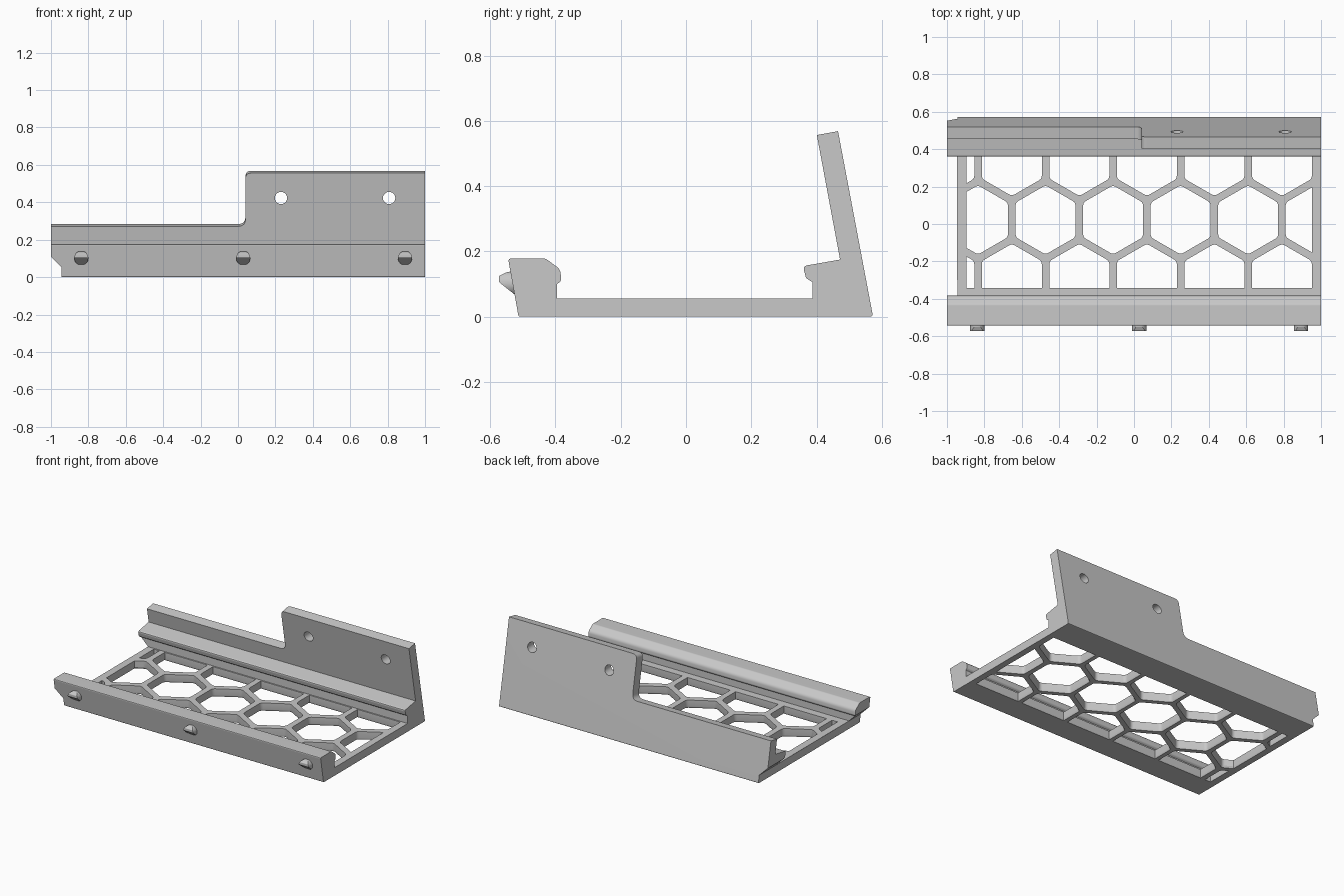
import bpy, bmesh
from math import radians, sin, cos, pi, sqrt
from mathutils import Matrix, Vector

old = bpy.data.objects.get("Cube")
if old:
    bpy.data.objects.remove(old)

grey = bpy.data.materials.new("plain_grey")
grey.use_nodes = True
grey.diffuse_color = (0.58, 0.58, 0.58, 1)
grey.node_tree.nodes["Principled BSDF"].inputs["Base Color"].default_value = (0.58, 0.58, 0.58, 1)


def rounded(corners, steps=4):
    """Outline from (x, y, radius) corners, with soft corners where radius > 0."""
    out = []
    for i, (x, y, r) in enumerate(corners):
        p = Vector((x, y))
        if not r:
            out.append(p)
            continue
        u = (Vector(corners[i - 1][:2]) - p).normalized()
        v = (Vector(corners[(i + 1) % len(corners)][:2]) - p).normalized()
        d = r * sqrt((1 + u.dot(v)) / (1 - u.dot(v)))
        for k in range(steps + 1):
            t = k / steps
            out.append(p + u * d * (1 - t) ** 2 + v * d * t ** 2)
    return out


def ring(cx, cy, r, n, turn=0.0):
    return [Vector((cx + r * cos(turn + 2 * pi * i / n), cy + r * sin(turn + 2 * pi * i / n)))
            for i in range(n)]


def clipped(outline, axis, sign, limit):
    """Keep the part of a convex outline where sign * coordinate <= sign * limit."""
    out = []
    for i, b in enumerate(outline):
        a = outline[i - 1]
        da, db = sign * (a[axis] - limit), sign * (b[axis] - limit)
        if da * db < 0:
            out.append(a.lerp(b, da / (da - db)))
        if db <= 0:
            out.append(b)
    return out


def prism(name, outlines, levels, matrix=Matrix()):
    """Extrude outlines through (height, scale) levels."""
    bm = bmesh.new()
    for outline in outlines:
        n = len(outline)
        mid = sum(outline, Vector((0, 0))) / n
        loops = [[bm.verts.new((*(mid + (p - mid) * s), z)) for p in outline] for z, s in levels]
        bm.faces.new(loops[0])
        bm.faces.new(loops[-1])
        for a, b in zip(loops, loops[1:]):
            for i in range(n):
                j = (i + 1) % n
                bm.faces.new((a[i], a[j], b[j], b[i]))
    bm.transform(matrix)
    bmesh.ops.recalc_face_normals(bm, faces=bm.faces)
    mesh = bpy.data.meshes.new(name)
    bm.to_mesh(mesh)
    bm.free()
    obj = bpy.data.objects.new(name, mesh)
    bpy.context.collection.objects.link(obj)
    mesh.materials.append(grey)
    return obj


def activate(obj):
    bpy.ops.object.select_all(action='DESELECT')
    obj.select_set(True)
    bpy.context.view_layer.objects.active = obj


def combine(obj, tool, operation):
    mod = obj.modifiers.new("cut", 'BOOLEAN')
    mod.operation, mod.solver, mod.object = operation, 'EXACT', tool
    activate(obj)
    bpy.ops.object.modifier_apply(modifier=mod.name)
    bpy.data.objects.remove(tool)


def smooth(obj):
    activate(obj)
    bpy.ops.object.shade_smooth_by_angle(angle=radians(30))
    obj.modifiers.new("flat_large_faces", 'WEIGHTED_NORMAL').keep_sharp = True


ALONG_X = Matrix(((0, 0, 1, 0), (1, 0, 0, 0), (0, 1, 0, 0), (0, 0, 0, 1)))
ALONG_Y = Matrix.Rotation(radians(90), 4, 'X')
PLATE = Matrix.Translation((0, 0.532, 0)) @ Matrix.Rotation(radians(100.3), 4, 'X')

# Tray: front rail, floor, gripping lip and leaning back plate in one section
section = rounded([
    (-0.513, 0, 0.008), (-0.545, 0.178, 0.008), (-0.43, 0.178, 0.02), (-0.385, 0.145, 0.03),
    (-0.382, 0.11, 0.015), (-0.395, 0.1, 0), (-0.395, 0.055, 0),
    (0.387, 0.055, 0), (0.387, 0.106, 0), (0.368, 0.118, 0.012), (0.358, 0.155, 0.012),
    (0.472, 0.175, 0), (0.389, 0.62, 0), (0.456, 0.62, 0), (0.573, 0, 0.008)])
tray = prism("tray", [section], [(-1, 1), (1, 1)], ALONG_X)

# Stepped top edge of the back plate
step = rounded([(-1.1, 0.281, 0), (0.04, 0.281, 0.04), (0.04, 0.571, 0.03),
                (1.1, 0.571, 0), (1.1, 0.8, 0), (-1.1, 0.8, 0)])
combine(tray, prism("step_cutter", [step], [(-0.15, 1), (0.15, 1)], PLATE), 'DIFFERENCE')

# Screw holes through the plate
holes = [ring(x, 0.423, 0.033, 24) for x in (0.23, 0.808)]
combine(tray, prism("hole_cutter", holes, [(-0.7, 1), (-0.3, 1)], ALONG_Y), 'DIFFERENCE')

# Clipped lower corner at the right-hand end
notch = rounded([(-1.1, -0.1, 0), (-0.943, -0.1, 0), (-0.943, 0.053, 0),
                 (-1, 0.11, 0), (-1.1, 0.21, 0)])
combine(tray, prism("notch_cutter", [notch], [(-1, 1), (1, 1)], ALONG_Y), 'DIFFERENCE')

# Honeycomb openings, clipped to the floor window and flared underneath
PITCH, MIDDLE = 0.361, 0.022
WINDOW = ((0, -1, -0.895), (0, 1, 0.953), (1, -1, -0.343), (1, 1, 0.378))
cells = []
for row in (-1, 0, 1):
    start = -1.014 if row else -0.834
    for k in range(6):
        hexagon = ring(start + k * PITCH, MIDDLE + row * PITCH * sqrt(3) / 2, 0.185, 6, pi / 6)
        cell = rounded([(p.x, p.y, 0.03) for p in hexagon], 3)
        for axis, sign, limit in WINDOW:
            cell = clipped(cell, axis, sign, limit)
        cells.append(cell)
combine(tray, prism("lattice_cutter", cells, [(-0.01, 1.07), (0.012, 1), (0.08, 1)]), 'DIFFERENCE')
smooth(tray)

# Snap pegs on the front rail: a round stub with a wedge-shaped nose
wedge = rounded([(-0.515, 0.142, 0), (-0.55, 0.136, 0.01), (-0.573, 0.125, 0.006),
                 (-0.573, 0.106, 0.006), (-0.52, 0.064, 0)])
for side, x in (("right", -0.838), ("middle", 0.028), ("left", 0.893)):
    peg = prism("snap_peg_" + side, [wedge], [(x - 0.05, 1), (x + 0.05, 1)], ALONG_X)
    stub = prism("stub", [ring(x, 0.102, 0.038, 24)], [(0.4, 1), (0.7, 1)], ALONG_Y)
    combine(peg, stub, 'INTERSECT')
    smooth(peg)
